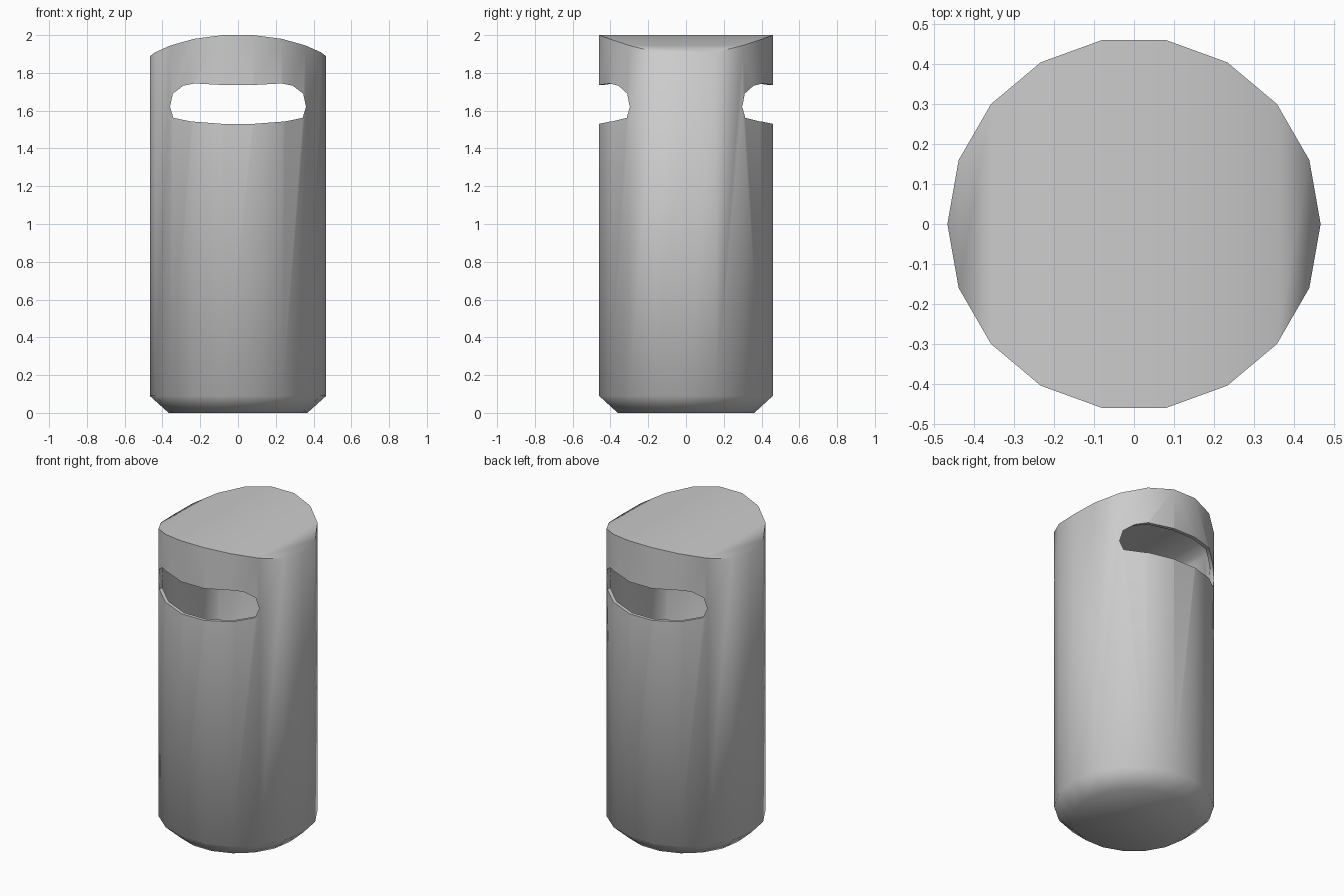
import bpy, bmesh, math

if "Cube" in bpy.data.objects:
    bpy.data.objects.remove(bpy.data.objects["Cube"])

SIDES = 18
# Height of the arched top, one value per 20 degrees away from the x axis
ARCH = [1.888, 1.909, 1.945, 1.98, 2.0]


def arch_height(i):
    a = (i * 20) % 180
    return ARCH[min(a, 180 - a) // 20]


def make_object(name, bm):
    bmesh.ops.recalc_face_normals(bm, faces=bm.faces[:])
    mesh = bpy.data.meshes.new(name)
    bm.to_mesh(mesh)
    bm.free()
    obj = bpy.data.objects.new(name, mesh)
    bpy.context.collection.objects.link(obj)
    return obj


def barrel(name, radius, base_radius, z0, z1, drop):
    """Closed 18-sided barrel: chamfered base, straight wall, top arched across x."""
    bm = bmesh.new()

    def ring(r, height):
        return [bm.verts.new((r * math.cos(2 * math.pi * i / SIDES),
                              r * math.sin(2 * math.pi * i / SIDES),
                              height(i))) for i in range(SIDES)]

    rings = [ring(base_radius, lambda i: z0), ring(radius, lambda i: z1),
             ring(radius, lambda i: arch_height(i) - drop)]
    for a, b in zip(rings, rings[1:]):
        for i in range(SIDES):
            j = (i + 1) % SIDES
            bm.faces.new((a[i], a[j], b[j], b[i]))
    bm.faces.new(rings[0][::-1])
    # Arched lid made of strips running front to back
    top = rings[2]
    for i in range(SIDES // 2):
        strip = [top[i], top[i + 1], top[-i - 1], top[-i % SIDES]]
        bm.faces.new(list(dict.fromkeys(strip)))
    return make_object(name, bm)


def slot_cutter():
    """Rounded slot outline extruded right through from front to back."""
    half = [(0.08, 1.53), (0.25, 1.543), (0.342, 1.562), (0.36, 1.62),
            (0.345, 1.69), (0.29, 1.732), (0.23, 1.744), (0.08, 1.736)]
    outline = half + [(-x, z) for x, z in reversed(half)]
    bm = bmesh.new()
    face = bm.faces.new([bm.verts.new((x, -0.7, z)) for x, z in outline])
    out = bmesh.ops.extrude_face_region(bm, geom=[face])
    verts = [v for v in out["geom"] if isinstance(v, bmesh.types.BMVert)]
    bmesh.ops.translate(bm, verts=verts, vec=(0, 1.4, 0))
    return make_object("slot_cutter", bm)


# Bin body, hollowed out, with a slot on front and back
body = barrel("bin_body", 0.467, 0.367, 0.0, 0.09, 0.0)
cutters = [barrel("cavity_cutter", 0.445, 0.35, 0.03, 0.11, 0.03), slot_cutter()]

bpy.context.view_layer.objects.active = body
for cutter in cutters:
    cutter.hide_render = True
    mod = body.modifiers.new(cutter.name, 'BOOLEAN')
    mod.operation = 'DIFFERENCE'
    mod.solver = 'EXACT'
    mod.object = cutter
    bpy.ops.object.modifier_apply(modifier=mod.name)
for cutter in cutters:
    bpy.data.objects.remove(cutter)

# Smooth wall and base, crisp lid and slot edges
bpy.ops.object.select_all(action='DESELECT')
body.select_set(True)
bpy.ops.object.shade_smooth_by_angle(angle=math.radians(55))
